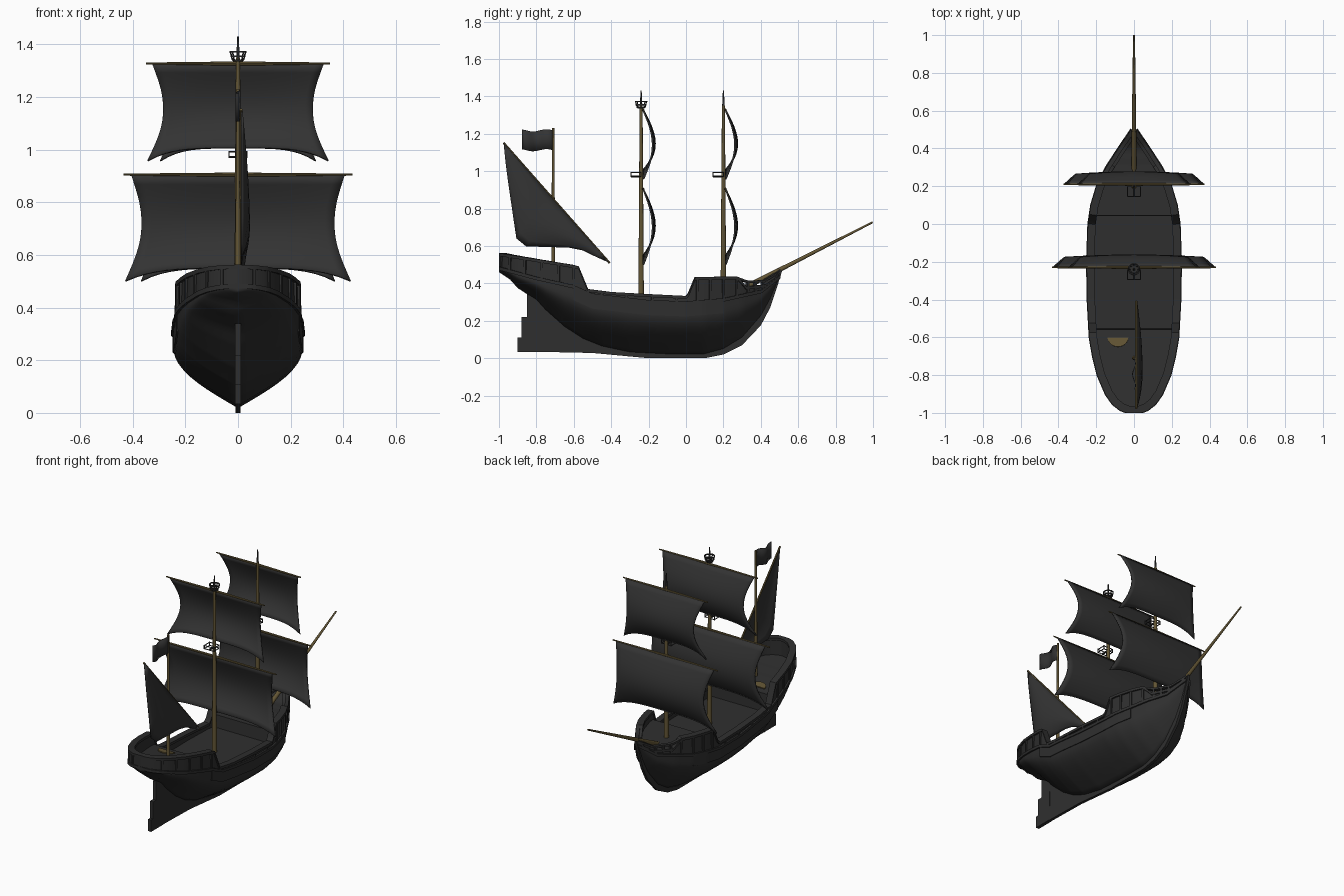
import bpy, bmesh, math
from mathutils import Vector

if "Cube" in bpy.data.objects:
    bpy.data.objects.remove(bpy.data.objects["Cube"])


def mat(name, col):
    m = bpy.data.materials.new(name)
    m.diffuse_color = (*col, 1)
    m.use_nodes = True
    m.node_tree.nodes["Principled BSDF"].inputs["Base Color"].default_value = m.diffuse_color
    return m


HULL = mat("black_timber", (0.028, 0.028, 0.028))
SAIL = mat("dark_canvas", (0.033, 0.033, 0.033))
WOOD = mat("brown_spar", (0.125, 0.092, 0.035))


def finish(name, bm, m, smooth=True, mirror=False, solid=0):
    bmesh.ops.remove_doubles(bm, verts=bm.verts, dist=0.0002)
    bmesh.ops.recalc_face_normals(bm, faces=bm.faces)
    me = bpy.data.meshes.new(name)
    bm.to_mesh(me)
    bm.free()
    ob = bpy.data.objects.new(name, me)
    bpy.context.collection.objects.link(ob)
    me.materials.append(m)
    if mirror:
        mod = ob.modifiers.new("mirror", 'MIRROR')
        mod.merge_threshold = 0.0005
    if solid:
        mod = ob.modifiers.new("thick", 'SOLIDIFY')
        mod.thickness, mod.offset = solid, 0
    if smooth:
        bpy.ops.object.select_all(action='DESELECT')
        ob.select_set(True)
        bpy.context.view_layer.objects.active = ob
        bpy.ops.object.shade_smooth_by_angle(angle=math.radians(35))
    return ob


def grid(bm, rows, wrap=False):
    vs = [[bm.verts.new(p) for p in r] for r in rows]
    n = len(rows[0])
    for a, b in zip(vs, vs[1:]):
        for j in range(n if wrap else n - 1):
            k = (j + 1) % n
            bm.faces.new((a[j], a[k], b[k], b[j]))
    return vs


def spar(name, a, b, r1, r2, m=WOOD, seg=12):
    a, b = Vector(a), Vector(b)
    bm = bmesh.new()
    bmesh.ops.create_cone(bm, cap_ends=True, segments=seg, radius1=r1, radius2=r2, depth=(b - a).length)
    rot = (b - a).to_track_quat('Z', 'Y').to_matrix().to_4x4()
    rot.translation = (a + b) / 2
    bmesh.ops.transform(bm, matrix=rot, verts=bm.verts)
    return finish(name, bm, m)


def plate(name, pts, thick, m, x0=0):
    bm = bmesh.new()
    f = bm.faces.new([bm.verts.new((x0 - thick / 2, y, z)) for y, z in pts])
    ex = bmesh.ops.extrude_face_region(bm, geom=[f])
    bmesh.ops.translate(bm, vec=(thick, 0, 0), verts=[v for v in ex["geom"] if isinstance(v, bmesh.types.BMVert)])
    bmesh.ops.triangulate(bm, faces=bm.faces)
    return finish(name, bm, m, smooth=False)


def lin(tab, y):
    for (a, p), (b, q) in zip(tab, tab[1:]):
        if y <= b:
            return p + (q - p) * max(0, (y - a) / (b - a))
    return tab[-1][1]


# hull lines along y: half width, bottom, wale, bulwark top, deck
W = [(-1, 0), (-.995, .036), (-.98, .072), (-.95, .11), (-.9, .145), (-.8, .188), (-.7, .213), (-.6, .23),
     (-.4, .241), (-.2, .244), (0, .237), (.1, .222), (.2, .192), (.3, .143), (.4, .078), (.45, .044), (.5, .01)]
ZB = [(-1, .46), (-.94, .42), (-.9, .375), (-.8, .31), (-.75, .255), (-.65, .165), (-.55, .10), (-.45, .06),
      (-.3, .028), (-.1, .018), (.1, .018), (.2, .045), (.3, .105), (.4, .22), (.45, .31), (.5, .43)]
ZW = [(-1, .485), (-.8, .43), (-.6, .385), (-.5, .34), (-.2, .305), (0, .298), (.2, .315), (.4, .36), (.5, .44)]
ZT = [(-1, .555), (-.6, .49), (-.575, .483), (-.525, .362), (-.4, .346), (-.2, .335), (0, .325), (.015, .34),
      (.05, .425), (.27, .43), (.3, .40), (.32, .375), (.42, .385), (.47, .42), (.5, .465)]
ZD = [(-1, .45), (-.56, .41), (-.555, .295), (.045, .295), (.05, .375), (.4, .375), (.5, .44)]
ys = sorted({round(-1 + .02 * i, 4) for i in range(76)} | {p[0] for t in (W, ZB, ZT, ZD) for p in t} | {-.999, -.99})


def side(y):
    """Outer plan point and its outward normal."""
    w = lin(W, y)
    if y <= -1:
        return Vector((0, -1, 0)), Vector((0, -1, 0))
    e = .012 if y > -.97 else .003
    a, b = max(y - e, -1), min(y + e, .5)
    t = Vector((lin(W, b) - lin(W, a), b - a, 0)).normalized()
    return Vector((w, y, 0)), Vector((t.y, -t.x, 0))


# hull shell with bulwarks and decks
rows = []
for y in ys:
    p, n = side(y)
    zb, zw, zt, zd = (lin(t, y) for t in (ZB, ZW, ZT, ZD))
    r = []
    for i in range(13):
        t = i / 12
        r.append((p.x * math.sin(min(1, 1.3 * t) * math.pi / 2), y, zb + (zw - zb) * t))
    r.append((p.x * .98, y, zt))
    q = p - n * .026
    q.x = max(q.x, 0)
    zd = min(zd, zt - .003)
    r += [(q.x, q.y, zt), (q.x, q.y, zd), (0, q.y, zd)]
    rows.append(r)
bm = bmesh.new()
grid(bm, rows)
finish("hull", bm, HULL, mirror=True)


# bands that follow the hull side
def band(name, zfun, lo, hi, inn, out, y0=-1, y1=.5):
    rows = []
    for y in ys:
        if y0 <= y <= y1:
            p, n = side(y)
            z, a, b = zfun(y), p - n * inn, p + n * out
            a.x, b.x = max(a.x, 0), max(b.x, 0)
            b.y = max(b.y, -1)
            rows.append([(a.x, a.y, z + lo), (b.x, b.y, z + lo), (b.x, b.y, z + hi), (a.x, a.y, z + hi)])
    bm = bmesh.new()
    vs = grid(bm, rows, wrap=True)
    bm.faces.new(vs[0])
    bm.faces.new(vs[-1])
    finish(name, bm, HULL, mirror=True)


band("rail_cap", lambda y: lin(ZT, y), -.008, .008, .034, .007)
band("wale", lambda y: lin(ZW, y), -.012, .006, .012, .010)
band("side_planking", lambda y: lin(ZW, y), -.075, -.012, .015, .004, -.6, .2)
band("bow_rail", lambda y: lin([(.26, .435), (.33, .408), (.42, .412), (.5, .462)], y), -.006, .006, .018, .004, .27)


# upright timbers on the bulwarks
def upright(name, y, zlo, zhi, sx):
    p, n = side(y)
    p, n = Vector((p.x * sx, p.y, 0)), Vector((n.x * sx, n.y, 0))
    t = Vector((-n.y, n.x, 0))
    bm = bmesh.new()
    grid(bm, [[p + n * d + t * s + Vector((0, 0, z)) for d, s in ((-.014, -.006), (.006, -.006), (.006, .006), (-.014, .006))]
              for z in (zlo, zhi)], wrap=True)
    bmesh.ops.holes_fill(bm, edges=bm.edges)
    finish(name, bm, HULL, smooth=False)


for y in (-.985, -.94, -.86, -.77, -.68, -.6, -.45, -.32, -.18, -.05, .06, .13, .2, .27, .33, .37, .41):
    for sx in (-1, 1):
        upright("bulwark_timber", y, lin(ZW, y), max(lin(ZT, y), .408 if y > .3 else 0), sx)

# keel, stem and rudder
plate("keel_and_stem", [(-.78, .034), (-.5, .028), (-.2, 0), (.1, 0), (.2, .02), (.3, .07), (.4, .175), (.45, .27), (.49, .39),
                        (.515, .47), (.49, .48), (.46, .38), (.41, .27), (.36, .19), (.28, .11), (.1, .05), (-.3, .06),
                        (-.5, .1), (-.7, .23), (-.78, .32)], .018, HULL)
plate("rudder", [(-.9, .034), (-.777, .034), (-.77, .33), (-.85, .34), (-.85, .22), (-.88, .22), (-.88, .11), (-.9, .11)], .022, HULL)

# masts and bowsprit
spar("bowsprit", (0, .27, .355), (0, .998, .727), .015, .005)
spar("mizzen_mast", (0, -.71, .41), (0, -.71, 1.23), .011, .006)
for nm, y, zb in (("main", -.24, .28), ("fore", .2, .36)):
    spar(nm + "_mast", (0, y, zb), (0, y, 1.35), .015, .008)
    spar(nm + "_mast_tip", (0, y, 1.34), (0, y, 1.43), .007, .003, HULL)


# square sails bellied towards the bow
def square_sail(name, y0, ztop, zbot, top, bot, yard):
    rows = []
    for i in range(13):
        v = i / 12
        half = top + (bot - top) * v - .05 * math.sin(math.pi * v)
        row = []
        for j in range(21):
            u = j / 10 - 1
            arch = .05 * v ** 3 * (1 - u ** 4)
            row.append((u * half, y0 + .012 + math.sin(math.pi * v) * (.05 + .012 * (1 - u * u)), ztop + (zbot - ztop) * v + arch))
        rows.append(row)
    bm = bmesh.new()
    grid(bm, rows)
    finish(name, bm, SAIL, solid=.009)
    for s in (-1, 1):
        spar(name + "_yard", (0, y0 + .01, ztop + .002), (s * yard, y0 + .01, ztop + .002), .008, .004, seg=8)


for nm, y, k in (("main", -.24, 1), ("fore", .2, .86)):
    square_sail(nm + "_topsail", y, 1.325, .957, .325 * k, .343 * k, .35 * k)
    square_sail(nm + "_course_sail", y, .903, .5, .405 * k, .428 * k, .435 * k)
    # half-height lookout platform with an open railing behind each mast
    c = [(-.034, y - .055), (.034, y - .055), (.034, y), (-.034, y)]
    for a, b in zip(c, c[1:] + c[:1]):
        for z in (.972, .992):
            spar(nm + "_platform_rail", (*a, z), (*b, z), .003, .003, HULL, 6)
        spar(nm + "_platform_post", (*a, .968), (*a, .995), .003, .003, HULL, 6)
    spar(nm + "_platform_beam", (0, y, .972), (0, y - .055, .972), .006, .006, HULL, 6)


# crow's nest
def ring(name, z, R):
    bm = bmesh.new()
    grid(bm, [[((R + dr) * math.cos(a), -.24 + (R + dr) * math.sin(a), z + dz)
               for dr, dz in ((-.003, -.003), (.003, -.003), (.003, .003), (-.003, .003))]
              for a in [i * math.pi / 8 for i in range(17)]], wrap=True)
    finish(name, bm, HULL)


spar("nest_floor", (0, -.24, 1.335), (0, -.24, 1.342), .019, .021, HULL, 16)
ring("nest_lower_rail", 1.355, .026)
ring("nest_top_rail", 1.372, .030)
for i in range(8):
    c, s = math.cos(i * math.pi / 4), math.sin(i * math.pi / 4)
    spar("nest_post", (.02 * c, -.24 + .02 * s, 1.338), (.03 * c, -.24 + .03 * s, 1.374), .003, .003, HULL, 6)

# lateen sail on its slanted yard
rows = []
for i in range(13):
    v = i / 12
    head = Vector((0, -.975 + .565 * v, 1.15 - .64 * v))
    foot = Vector((0, lin([(0, -.975), (.12, -.958), (.45, -.90), (.8, -.58), (1, -.41)], v),
                   lin([(0, 1.15), (.12, 1.0), (.45, .6), (.8, .592), (1, .51)], v)))
    rows.append([head.lerp(foot, j / 8) + Vector((.014 + .028 * math.sin(math.pi * j / 8) * math.sin(math.pi * v), 0, 0)) for j in range(9)])
bm = bmesh.new()
grid(bm, rows)
finish("lateen_sail", bm, SAIL, solid=.007)
spar("lateen_yard", (.012, -.976, 1.152), (.012, -.408, .508), .006, .006, seg=8)

# waving flag
bm = bmesh.new()
grid(bm, [[(.008 * math.sin(i * .75), -.71 - .165 * i / 12, z + .006 * math.sin(i * .6)) for z in (1.112, 1.165, 1.218)] for i in range(13)])
finish("flag", bm, SAIL, solid=.004)

# half-round hatch on the quarterdeck
bm = bmesh.new()
bm.faces.new([bm.verts.new((-.085 + .055 * math.cos(a), -.6 + .05 * math.sin(a), .418 - .07 * math.sin(a) * .1))
              for a in [math.pi + i * math.pi / 14 for i in range(15)]])
finish("deck_hatch", bm, WOOD, smooth=False, solid=.006)
